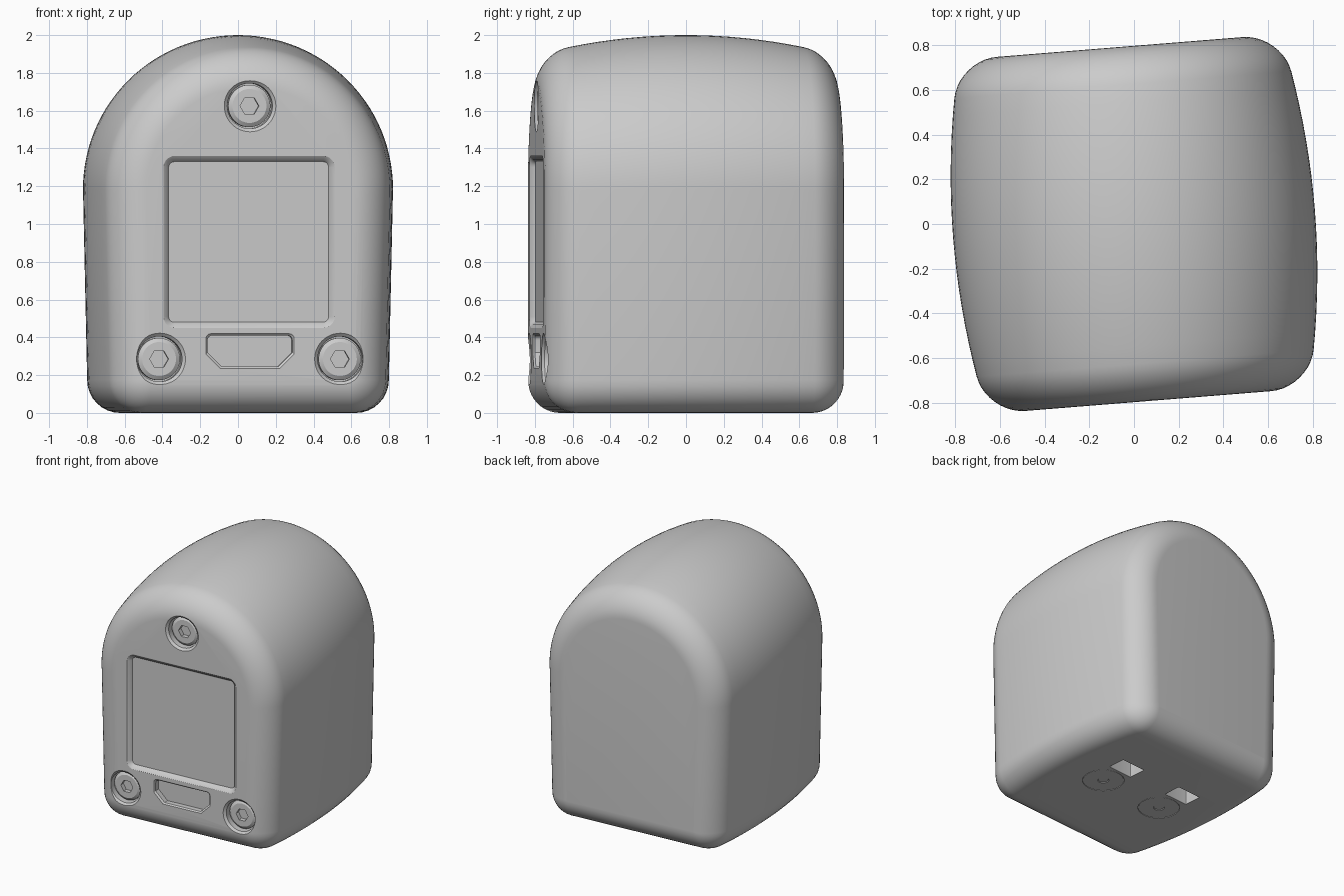
import bpy
import bmesh
from math import sin, cos, pi, radians, sqrt
from mathutils import Matrix

if "Cube" in bpy.data.objects:
    bpy.data.objects.remove(bpy.data.objects["Cube"], do_unlink=True)

TURN = Matrix.Rotation(radians(4.6), 4, 'Z')
FACE = 0.795      # half depth of the case
FILLET = 0.17     # rounding of front and back rims

grey = bpy.data.materials.new("case_grey")
grey.use_nodes = True
grey.diffuse_color = (0.6, 0.6, 0.6, 1)
grey.node_tree.nodes["Principled BSDF"].inputs["Base Color"].default_value = (0.6, 0.6, 0.6, 1)


def front(u, v, w):
    return (u, w - FACE, v)


def under(u, v, w):
    return (u, v, w)


def loft(name, rings, place):
    """Closed skin through rings of (depth, outline)."""
    bm = bmesh.new()
    loops = [[bm.verts.new(TURN @ Matrix.Translation(place(u, v, w)).translation)
              for u, v in outline] for w, outline in rings]
    for a, b in zip(loops, loops[1:]):
        for i in range(len(a)):
            j = (i + 1) % len(a)
            bm.faces.new((a[i], a[j], b[j], b[i]))
    bm.faces.new(loops[0])
    bm.faces.new(loops[-1])
    bmesh.ops.recalc_face_normals(bm, faces=bm.faces)
    mesh = bpy.data.meshes.new(name)
    bm.to_mesh(mesh)
    bm.free()
    mesh.materials.append(grey)
    obj = bpy.data.objects.new(name, mesh)
    bpy.context.collection.objects.link(obj)
    return obj


def arc(cx, cy, r, start, end, n):
    return [(cx + r * cos(radians(start + (end - start) * i / n)),
             cy + r * sin(radians(start + (end - start) * i / n))) for i in range(n + 1)]


def circle(cx, cy, r, n=48):
    return arc(cx, cy, r, 0, 360, n)[:-1]


def hexagon(cx, cy, r, n=48):
    pts = []
    for i in range(n):
        a = 2 * pi * i / n
        d = r * cos(pi / 6) / cos(a % (pi / 3) - pi / 6)
        pts.append((cx + d * cos(a), cy + d * sin(a)))
    return pts


def rounded(cx, cy, hx, hy, r):
    pts = []
    for k, (sx, sy) in enumerate(((1, 1), (-1, 1), (-1, -1), (1, -1))):
        pts += arc(cx + sx * (hx - r), cy + sy * (hy - r), r, 90 * k, 90 * k + 90, 5)
    return pts


def port(grow):
    """Connector outline with slanted lower corners."""
    x, lo, hi, c = 0.225 + grow, 0.245 - grow, 0.41 + grow, 0.075
    return ([(x - c, lo), (x, lo + c)] + arc(x - 0.025, hi - 0.025, 0.025, 0, 90, 4)
            + arc(0.025 - x, hi - 0.025, 0.025, 90, 180, 4) + [(-x, lo + c), (c - x, lo)])


def arch(y):
    """Arched section of the barrelled case at depth y."""
    bulge = 0.06 * (y / 0.65) ** 2
    t = max(0, abs(y) - (FACE - FILLET))
    f = FILLET - sqrt(max(0, FILLET ** 2 - t * t))
    r, half, corner = 0.812 - bulge - f, 0.79 - bulge - f, 0.175 - f
    return (arc(half - corner, f + corner, corner, -90, 0, 8)
            + arc(0, 1.188 - 0.15 * bulge, r, 0, 180, 56)
            + arc(corner - half, f + corner, corner, 180, 270, 8))


def smooth(obj, angle=30):
    bpy.ops.object.select_all(action='DESELECT')
    obj.select_set(True)
    bpy.context.view_layer.objects.active = obj
    bpy.ops.object.shade_smooth_by_angle(angle=radians(angle))


# Case: barrelled arch with rounded rims
start = FACE - FILLET
rim = [start + FILLET * sin(pi / 2 * i / 10) for i in range(11)]
stations = [-y for y in reversed(rim)] + [start * i / 8 for i in range(-7, 8)] + rim
body = loft("case", [(y + FACE, arch(y)) for y in stations], front)

# Recesses: screen, connector, screw wells, underside pockets
screws = ((0, 1.625), (-0.48, 0.285), (0.48, 0.285))
feet = (-0.28, 0.28)


def square(grow):
    return rounded(-0.005, 0.905, 0.425 + grow, 0.425 + grow, 0.03 + grow)


cutters = [
    loft("screen_cutter", [(-0.02, square(0.035)), (0, square(0.03)), (0.012, square(0.012)),
                           (0.03, square(0))], front),
    loft("port_cutter", [(-0.02, port(0.01)), (0, port(0.009)), (0.01, port(0)), (0.05, port(0))], front),
]
for x, z in screws:
    cutters.append(loft("well_cutter", [(-0.02, circle(x, z, 0.137)), (0, circle(x, z, 0.137)),
                                        (0.015, circle(x, z, 0.12)), (0.1, circle(x, z, 0.12))], front))
for x in feet:
    cutters.append(loft("pocket_cutter", [(-0.05, rounded(x, 0.21, 0.105, 0.07, 0.004)),
                                          (0.15, rounded(x, 0.21, 0.105, 0.07, 0.004))], under))
    cutters.append(loft("pad_cutter", [(-0.05, circle(x, -0.03, 0.15)),
                                       (0.006, circle(x, -0.03, 0.15))], under))

for c in cutters:
    c.hide_render = True
    bpy.context.view_layer.objects.active = body
    m = body.modifiers.new("cut", 'BOOLEAN')
    m.operation, m.solver, m.object = 'DIFFERENCE', 'EXACT', c
    bpy.ops.object.modifier_apply(modifier=m.name)
    bpy.data.objects.remove(c, do_unlink=True)
smooth(body)

# Socket screws on the front
for x, z in screws:
    smooth(loft("front_screw", [(0.105, circle(x, z, 0.112)), (0.05, circle(x, z, 0.112)),
                                (0.035, circle(x, z, 0.09)), (0.035, hexagon(x, z, 0.05)),
                                (0.07, hexagon(x, z, 0.05))], front))

# Pads with small socket screws on the underside
for x in feet:
    smooth(loft("foot_pad", [(0.02, circle(x, -0.03, 0.146)), (0.001, circle(x, -0.03, 0.146)),
                             (0.001, circle(x, -0.03, 0.04)), (0.008, circle(x, -0.03, 0.034)),
                             (0.008, hexagon(x, -0.03, 0.02)), (0.018, hexagon(x, -0.03, 0.02))], under))
